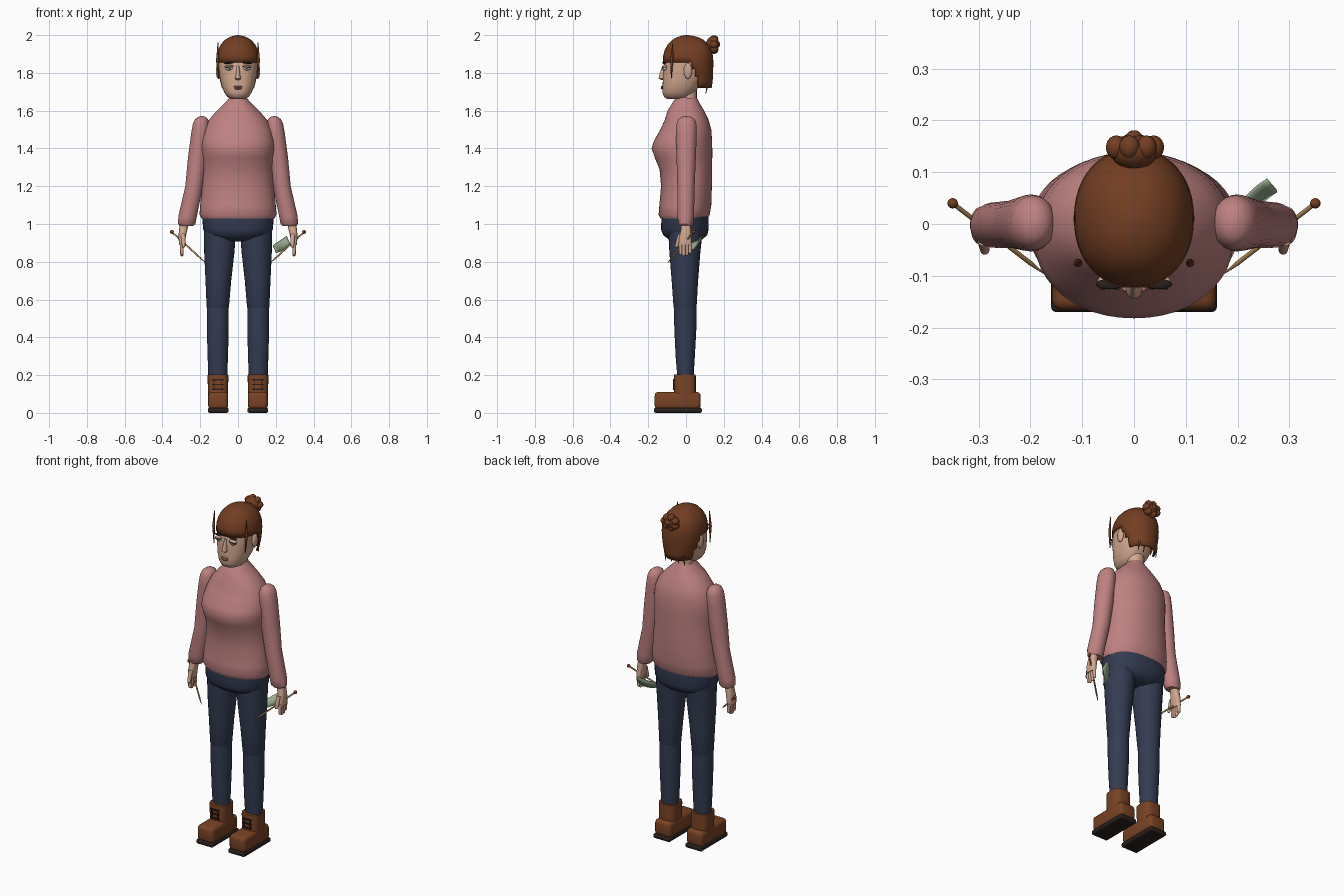
import bpy, bmesh, math
from mathutils import Vector, Matrix

cube = bpy.data.objects.get("Cube")
if cube:
    bpy.data.objects.remove(cube)


def material(name, *rgb):
    m = bpy.data.materials.new(name)
    m.use_nodes = True
    m.diffuse_color = (*rgb, 1)
    m.node_tree.nodes["Principled BSDF"].inputs["Base Color"].default_value = (*rgb, 1)
    return m


HAIR = material("hair brown", .17, .048, .016)
KNIT = material("dusty pink", .52, .22, .22)
DENIM = material("denim blue", .034, .045, .085)
BOOT = material("boot leather", .19, .055, .018)
SKIN = material("skin", .65, .39, .28)
DARK = material("dark brown", .022, .015, .012)
WOOD = material("pale wood", .45, .26, .1)
WOOL = material("sage wool", .32, .41, .28)
LIPS = material("lips", .42, .16, .14)
WHITE = material("eye white", .65, .65, .6)
made = []


def finish(name, bm, mat):
    bmesh.ops.recalc_face_normals(bm, faces=bm.faces[:])
    me = bpy.data.meshes.new(name)
    bm.to_mesh(me)
    bm.free()
    ob = bpy.data.objects.new(name, me)
    me.materials.append(mat)
    bpy.context.collection.objects.link(ob)
    made.append(ob)
    return ob


def loft(name, mat, rings, x=0, power=2, n=40, keep=None):
    """Stack rings of (z, centre x, half width, front y, back y)."""
    bm = bmesh.new()
    loops = []
    for z, cx, rx, yf, yb in rings:
        loop = []
        for i in range(n):
            a = math.tau * i / n
            c, s = (math.copysign(abs(v) ** (2 / power), v) for v in (math.cos(a), math.sin(a)))
            loop.append(bm.verts.new((x + cx + rx * c, (yf + yb) / 2 + (yb - yf) / 2 * s, z)))
        loops.append(loop)
    for low, high in zip(loops, loops[1:]):
        for i in range(n):
            j = (i + 1) % n
            bm.faces.new((low[i], low[j], high[j], high[i]))
    bm.faces.new(loops[0])
    bm.faces.new(loops[-1])
    if keep:
        drop = [f for f in bm.faces if not keep(f.calc_center_median())]
        bmesh.ops.delete(bm, geom=drop, context='FACES')
    return finish(name, bm, mat)


def ball(name, mat, loc, size, tilt=0):
    bm = bmesh.new()
    m = Matrix.Translation(loc) @ Matrix.Rotation(tilt, 4, 'Y') @ Matrix.Diagonal((*size, 1))
    bmesh.ops.create_uvsphere(bm, u_segments=20, v_segments=12, radius=1, matrix=m)
    return finish(name, bm, mat)


def box(name, mat, loc, size, bevel=0, tilt=0):
    bm = bmesh.new()
    bmesh.ops.create_cube(bm, size=1, matrix=Matrix.Diagonal((*size, 1)))
    if bevel:
        bmesh.ops.bevel(bm, geom=bm.edges[:], offset=bevel, segments=3, profile=.5, affect='EDGES')
    bm.transform(Matrix.Translation(loc) @ Matrix.Rotation(tilt, 4, 'Y'))
    return finish(name, bm, mat)


def rod(name, mat, a, b, r1, r2):
    a, b = Vector(a), Vector(b)
    bm = bmesh.new()
    m = Matrix.Translation((a + b) / 2) @ (b - a).to_track_quat('Z', 'Y').to_matrix().to_4x4()
    bmesh.ops.create_cone(bm, cap_ends=True, segments=12, radius1=r1, radius2=r2,
                          depth=(b - a).length, matrix=m)
    return finish(name, bm, mat)


# Sweater body and trouser seat
loft("sweater_body", KNIT, [
    (1.03, 0, .193, -.135, .115), (1.05, 0, .204, -.145, .126), (1.1, 0, .2, -.141, .134),
    (1.2, 0, .19, -.132, .137), (1.29, 0, .183, -.14, .138), (1.35, 0, .186, -.165, .139),
    (1.4, 0, .194, -.182, .139), (1.44, 0, .192, -.17, .138), (1.5, 0, .178, -.136, .134),
    (1.55, 0, .155, -.113, .12), (1.6, 0, .112, -.098, .096), (1.65, 0, .06, -.066, .066),
    (1.672, 0, .044, -.05, .056)], n=48, power=2.1)
loft("trouser_seat", DENIM, [
    (.908, 0, .06, -.05, .05), (.918, 0, .12, -.09, .085), (.94, 0, .168, -.12, .112),
    (.97, 0, .184, -.132, .12), (1.04, 0, .19, -.13, .12)], power=2.2)

# Neck and head
loft("neck", SKIN, [(1.64, 0, .048, -.035, .057), (1.75, 0, .048, -.035, .057)])
loft("head", SKIN, [
    (1.663, 0, .035, -.1, 0), (1.672, 0, .056, -.116, .022), (1.695, 0, .072, -.125, .045),
    (1.73, 0, .087, -.124, .07), (1.78, 0, .097, -.122, .095), (1.84, 0, .102, -.119, .11),
    (1.9, 0, .102, -.105, .12), (1.96, 0, .07, -.07, .08)], power=2.3)

# Hair cap, trimmed short over the face and long at the nape
loft("hair_cap", HAIR, [
    (1.72, 0, .092, -.11, .136), (1.75, 0, .1, -.115, .14), (1.78, 0, .107, -.119, .143),
    (1.82, 0, .113, -.12, .144), (1.855, 0, .116, -.123, .145), (1.89, 0, .114, -.121, .143),
    (1.92, 0, .107, -.113, .136), (1.95, 0, .092, -.097, .12), (1.975, 0, .069, -.073, .094),
    (1.99, 0, .043, -.045, .062), (1.998, 0, .018, -.018, .028), (2.0, 0, .004, 0, .008)],
    power=2.15, n=48,
    keep=lambda c: c.z > 1.855 or c.y > .035 + (1.855 - c.z) * .3 and c.z > 1.721)
shell = made[-1].modifiers.new("thickness", 'SOLIDIFY')
shell.thickness = .01
shell.offset = -1

# Bun of small twisted lobes
ball("bun", HAIR, (0, .14, 1.95), (.046, .034, .042))
for i in range(7):
    a = math.tau * i / 7
    ball("bun_lobe", HAIR, (.038 * math.cos(a), .148, 1.95 + .03 * math.sin(a)), (.02, .023, .02))
ball("bun_centre", HAIR, (0, .16, 1.952), (.019, .021, .019))
for x in (-.06, -.025, .02, .055):
    rod("nape_wisp", HAIR, (x, .115, 1.75), (x * 1.1, .105, 1.69), .008, .001)

# Nose and mouth
loft("nose", SKIN, [(1.762, 0, .01, -.128, -.1), (1.77, 0, .016, -.145, -.1),
                    (1.785, 0, .012, -.143, -.1), (1.84, 0, .007, -.124, -.1)], n=16)
ball("upper_lip", LIPS, (0, -.125, 1.727), (.024, .008, .005))
ball("lower_lip", LIPS, (0, -.125, 1.718), (.02, .009, .006))

for side, s in (("right", -1), ("left", 1)):
    # Face details, ear and loose side strand
    ball(side + "_eye", WHITE, (s * .047, -.111, 1.824), (.02, .012, .011))
    ball(side + "_iris", WOOL, (s * .047, -.119, 1.823), (.01, .006, .01))
    ball(side + "_pupil", DARK, (s * .047, -.1235, 1.823), (.004, .003, .004))
    ball(side + "_eyelid", SKIN, (s * .047, -.112, 1.834), (.024, .016, .007), s * .12)
    box(side + "_lash", DARK, (s * .047, -.122, 1.829), (.038, .008, .003), tilt=s * .1)
    ball(side + "_eyebrow", DARK, (s * .047, -.116, 1.853), (.027, .01, .005), s * .12)
    ball(side + "_ear", SKIN, (s * .104, .01, 1.81), (.013, .022, .042))
    rod(side + "_strand_top", HAIR, (s * .108, -.075, 1.87), (s * .106, -.07, 1.96), .008, .002)
    rod(side + "_strand", HAIR, (s * .108, -.075, 1.87), (s * .104, -.078, 1.77), .008, .002)

    # Sleeve
    loft(side + "_sleeve", KNIT, [
        (z, s * x, r, -f, b) for z, x, r, f, b in (
            (.99, .272, .036, .032, .032), (1.0, .271, .046, .041, .038),
            (1.04, .267, .049, .046, .042), (1.2, .232, .047, .046, .046),
            (1.35, .213, .052, .05, .052), (1.48, .199, .049, .053, .057),
            (1.53, .195, .044, .05, .055), (1.555, .193, .034, .04, .046),
            (1.567, .192, .02, .024, .028), (1.571, .192, .004, .004, .006))], n=28)

    # Hand with four fingers and a thumb
    loft(side + "_palm", SKIN, [(.888, s * .298, .014, -.038, .03), (.93, s * .296, .019, -.037, .03),
                                (.965, s * .291, .022, -.028, .026), (1.01, s * .283, .023, -.024, .024)],
         n=20, power=2.6)
    for i in range(4):
        y, tip = -.029 + .017 * i, (.838, .831, .834, .845)[i]
        rod(side + "_finger", SKIN, (s * .298, y, .9), (s * .297, y, tip + .006), .0105, .0085)
        ball(side + "_fingertip", SKIN, (s * .297, y, tip + .007), (.0085, .0085, .009))
    rod(side + "_thumb", SKIN, (s * .29, -.03, .945), (s * .288, -.05, .885), .013, .009)
    ball(side + "_thumb_tip", SKIN, (s * .288, -.05, .885), (.009, .009, .01))

    # Knitting needle
    knob, tip = Vector((s * .35, .04, .958)), Vector((s * .172, -.097, .795))
    near_tip = knob.lerp(tip, .85)
    rod(side + "_needle", WOOD, knob, near_tip, .0045, .0045)
    rod(side + "_needle_point", WOOD, near_tip, tip, .0045, .0008)
    ball(side + "_needle_knob", HAIR, knob, (.01, .01, .01))

    # Trouser leg in two tubes
    loft(side + "_thigh", DENIM, [
        (.54, s * .107, .053, -.058, .05), (.56, s * .107, .059, -.066, .056),
        (.7, s * .104, .068, -.076, .064), (.85, s * .099, .08, -.088, .076),
        (.98, s * .095, .086, -.095, .09)], n=28)
    loft(side + "_calf", DENIM, [
        (.19, s * .107, .05, -.046, .04), (.3, s * .107, .054, -.055, .047),
        (.45, s * .107, .058, -.062, .055), (.565, s * .107, .058, -.064, .055)], n=28)

    # Boot
    loft(side + "_boot_shaft", BOOT, [
        (.06, s * .106, .052, -.062, .052), (.19, s * .106, .055, -.064, .052),
        (.203, s * .106, .054, -.063, .051)], n=28, power=3.2)
    box(side + "_boot_foot", BOOT, (s * .105, -.044, .065), (.106, .244, .092), .02)
    box(side + "_boot_sole", DARK, (s * .105, -.043, .0135), (.11, .254, .027), .01)
    for z in (.125, .15, .175):
        box(side + "_lace", DARK, (s * .106, -.066, z), (.056, .008, .007))
    for x in (-.02, .02):
        box(side + "_lace_tie", DARK, (s * .106 + x, -.066, .15), (.005, .006, .056))

# Curled knitted swatch hanging behind the left needle
bm = bmesh.new()
rows = []
for i in range(9):
    t = i / 8
    bow = math.sin(t * math.pi) * .01
    start = Vector((.187, .005, .89)).lerp(Vector((.258, .083, .937)), t)
    drop = Vector((.018, -.022, -.04))
    rows.append([bm.verts.new(start + drop * u + Vector((0, bow, -bow * u))) for u in (0, .5, 1)])
for a, b in zip(rows, rows[1:]):
    for k in range(2):
        bm.faces.new((a[k], a[k + 1], b[k + 1], b[k]))
finish("knitted_swatch", bm, WOOL).modifiers.new("thickness", 'SOLIDIFY').thickness = .006

# Smooth shading with crisp edges
bpy.ops.object.select_all(action='DESELECT')
for ob in made:
    ob.select_set(True)
bpy.context.view_layer.objects.active = made[0]
bpy.ops.object.shade_smooth_by_angle(angle=math.radians(40))
